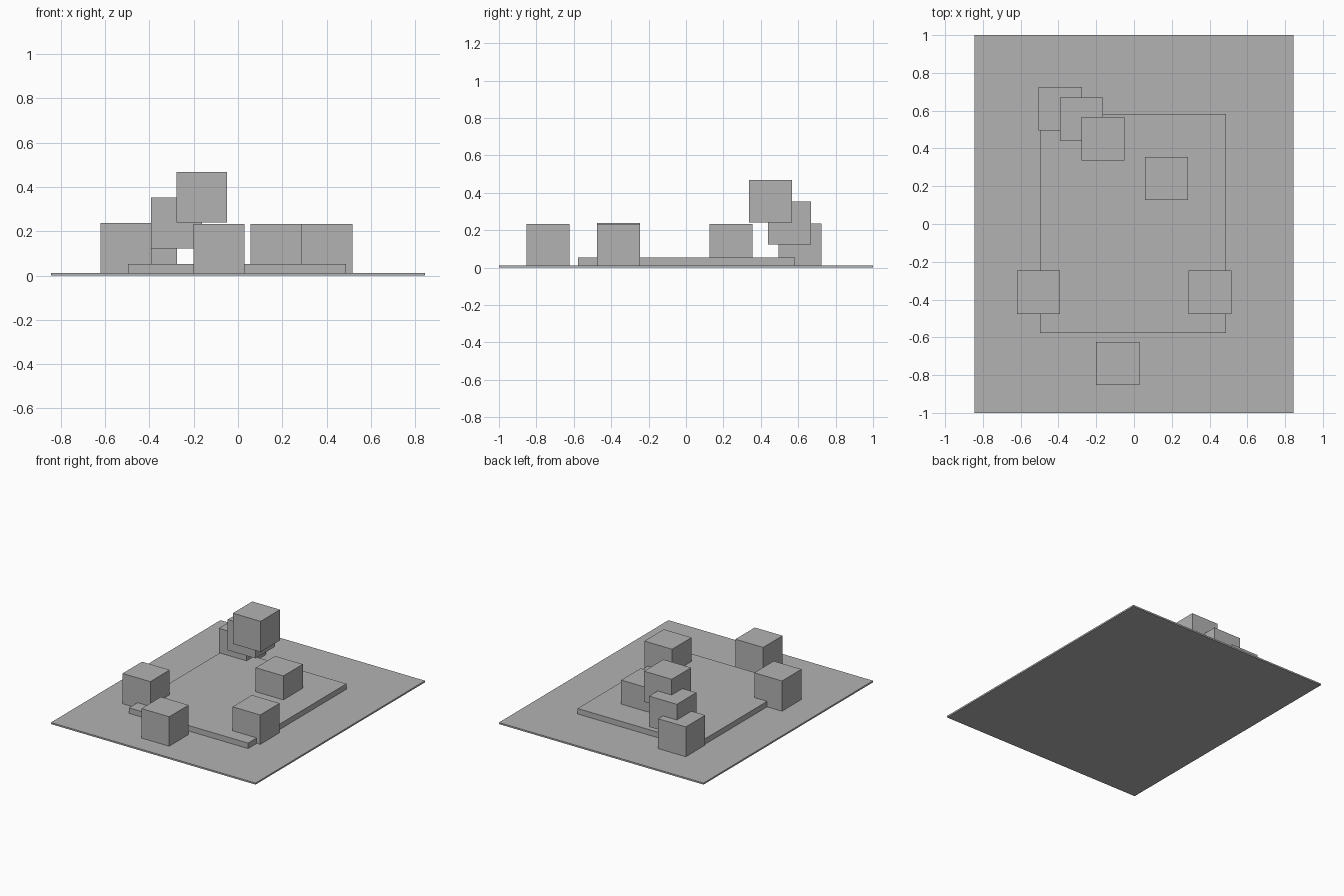
import bpy

default = bpy.data.objects.get("Cube")
if default:
    bpy.data.objects.remove(default, do_unlink=True)

# Single plain material
grey = bpy.data.materials.new("plain_grey")
grey.use_nodes = True
COLOUR = (0.45, 0.45, 0.45, 1)
grey.diffuse_color = COLOUR
grey.node_tree.nodes["Principled BSDF"].inputs["Base Color"].default_value = COLOUR


def box(name, centre, size):
    bpy.ops.mesh.primitive_cube_add(size=1, location=centre)
    obj = bpy.context.object
    obj.name = name
    obj.scale = size
    bpy.ops.object.transform_apply(location=False, rotation=False, scale=True)
    obj.data.materials.append(grey)
    return obj


# Thin ground sheet and raised platform
box("ground_sheet", (0, 0, 0.006), (1.69, 2, 0.012))
box("platform", (-0.005, 0.003, 0.029), (0.985, 1.16, 0.048))

# Equal blocks: x, y centres and top height
SIDE = 0.229
blocks = {
    "front_block": (-0.086, -0.738, 0.232),
    "right_block": (-0.506, -0.361, 0.238),
    "left_block": (0.402, -0.361, 0.232),
    "middle_block": (0.172, 0.241, 0.232),
    "lower_step_block": (-0.391, 0.61, 0.235),
    "middle_step_block": (-0.278, 0.554, 0.352),
    "upper_step_block": (-0.164, 0.452, 0.469),
}
for name, (x, y, top) in blocks.items():
    box(name, (x, y, top - SIDE / 2), (SIDE, SIDE, SIDE))
